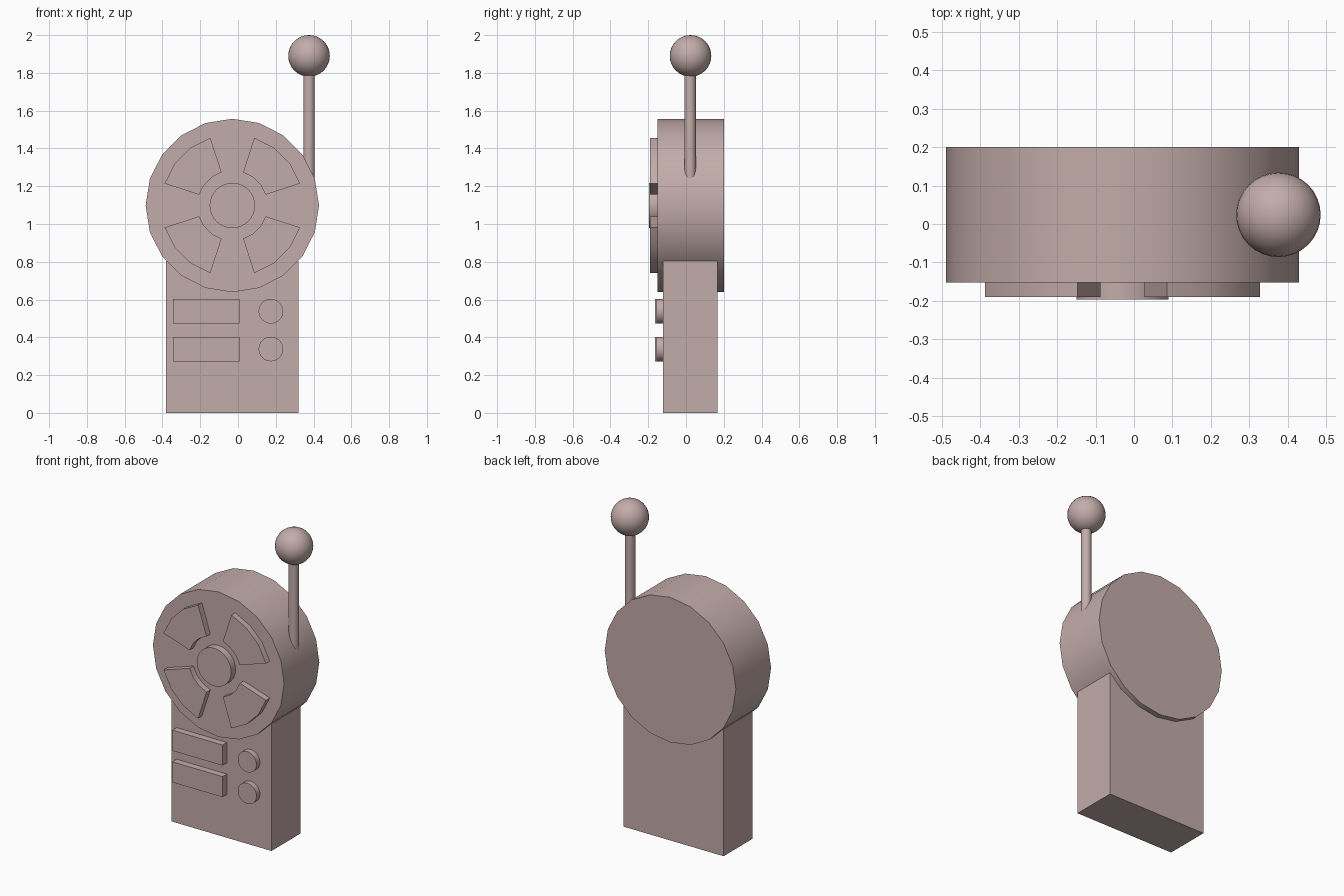
import bpy, bmesh
from math import cos, sin, radians

if "Cube" in bpy.data.objects:
    bpy.data.objects.remove(bpy.data.objects["Cube"])

HEAD_X, HEAD_Z = -0.03, 1.098


def smooth(obj):
    bpy.ops.object.select_all(action='DESELECT')
    obj.select_set(True)
    bpy.context.view_layer.objects.active = obj
    bpy.ops.object.shade_smooth_by_angle(angle=radians(35))


def prism(name, outline, y0, y1, round_part=True):
    """Extrude an (x, z) outline from y0 (front) to y1 (back)."""
    bm = bmesh.new()
    face = bm.faces.new([bm.verts.new((x, y0, z)) for x, z in outline])
    ext = bmesh.ops.extrude_face_region(bm, geom=[face])
    verts = [g for g in ext['geom'] if isinstance(g, bmesh.types.BMVert)]
    bmesh.ops.translate(bm, verts=verts, vec=(0, y1 - y0, 0))
    bmesh.ops.recalc_face_normals(bm, faces=bm.faces)
    mesh = bpy.data.meshes.new(name)
    bm.to_mesh(mesh)
    bm.free()
    obj = bpy.data.objects.new(name, mesh)
    bpy.context.collection.objects.link(obj)
    if round_part:
        smooth(obj)
    return obj


def arc(x, z, r, degrees):
    return [(x + r * cos(radians(a)), z + r * sin(radians(a))) for a in degrees]


def disc(name, x, z, r, y0, y1, sides):
    return prism(name, arc(x, z, r, [360 * i / sides for i in range(sides)]), y0, y1)


def box(name, x0, x1, z0, z1, y0, y1):
    return prism(name, [(x0, z0), (x1, z0), (x1, z1), (x0, z1)], y0, y1, False)


# Handle body and round head
box("body", -0.38, 0.32, 0, 0.803, -0.122, 0.167)
disc("head", HEAD_X, HEAD_Z, 0.459, -0.152, 0.20, 20)

# Speaker face: hub and four wedges
disc("hub", HEAD_X, HEAD_Z, 0.12, -0.197, -0.14, 32)
for i in range(4):
    steps = [i * 90 + a for a in (18, 36, 54, 72)]
    outline = arc(HEAD_X, HEAD_Z, 0.377, steps) + arc(HEAD_X, HEAD_Z, 0.185, steps[::-1])
    prism(f"speaker_wedge_{i + 1}", outline, -0.19, -0.14)

# Two rows of controls: a bar and a round button
for i, z in enumerate((0.338, 0.538)):
    box(f"bar_button_{i + 1}", -0.345, 0.007, z - 0.065, z + 0.065, -0.165, -0.11)
    disc(f"round_button_{i + 1}", 0.174, z, 0.065, -0.157, -0.11, 32)

# Antenna rod and ball tip
bpy.ops.mesh.primitive_cylinder_add(vertices=24, radius=0.03, depth=0.70,
                                    location=(0.376, 0.022, 1.49))
bpy.context.object.name = "antenna_rod"
smooth(bpy.context.object)
bpy.ops.mesh.primitive_uv_sphere_add(segments=32, ring_count=16, radius=0.11,
                                     location=(0.376, 0.024, 1.89))
bpy.context.object.name = "antenna_tip"
smooth(bpy.context.object)

# One dusty brown colour for everything
brown = bpy.data.materials.new("dusty_brown")
brown.diffuse_color = (0.545, 0.415, 0.40, 1)
brown.use_nodes = True
brown.node_tree.nodes["Principled BSDF"].inputs["Base Color"].default_value = brown.diffuse_color
for obj in bpy.context.collection.objects:
    obj.data.materials.append(brown)
